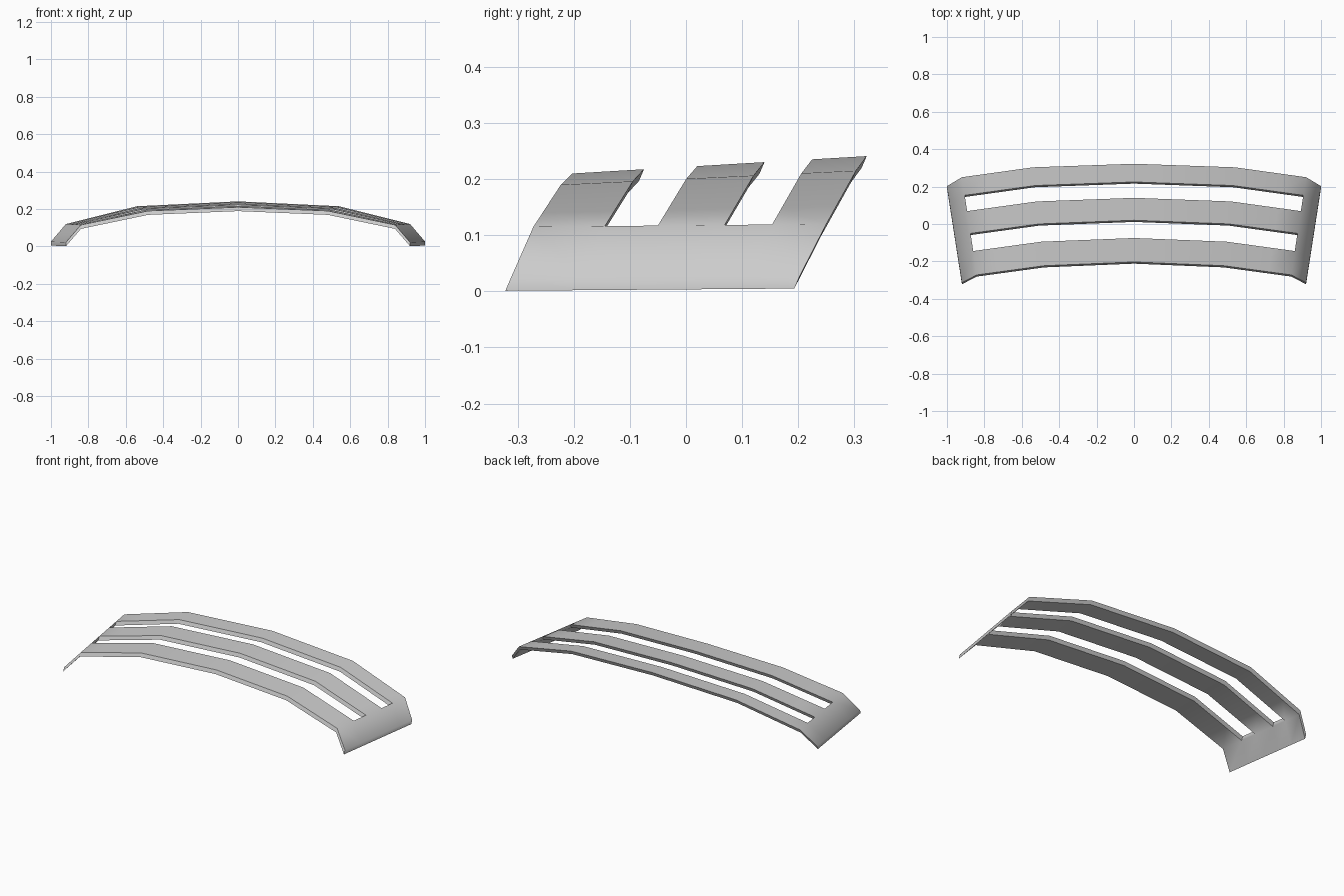
import bpy
import bmesh
from mathutils import Vector

if "Cube" in bpy.data.objects:
    bpy.data.objects.remove(bpy.data.objects["Cube"], do_unlink=True)

# Plain grey finish
grey = bpy.data.materials.new("plain_grey")
grey.use_nodes = True
colour = (0.6, 0.6, 0.6, 1)
grey.diffuse_color = colour
grey.node_tree.nodes["Principled BSDF"].inputs["Base Color"].default_value = colour

# Upper front and back edges, from the centre line out to the side tip
front = [Vector(p) for p in ((0, -0.203, 0.21), (0.48, -0.223, 0.19),
                             (0.84, -0.272, 0.115), (0.92, -0.313, 0.022))]
back = [Vector(p) for p in ((0, 0.322, 0.241), (0.54, 0.303, 0.215),
                            (0.92, 0.25, 0.12), (1.0, 0.202, 0.026))]
for edge in (front, back):
    edge.insert(2, edge[1].lerp(edge[2], 0.67))     # column where the slots end

# Depth of each row: panel edges and slot edges
rows = (0, 0.244, 0.425, 0.653, 0.815, 1)
slot_rows = (1, 3)
columns = range(-4, 5)

# Curved upper skin, leaving out the slots
bm = bmesh.new()
grid = []
for c in columns:
    line = []
    for v in rows:
        p = front[abs(c)].lerp(back[abs(c)], v)
        line.append(bm.verts.new((p.x if c > 0 else -p.x, p.y, p.z)))
    grid.append(line)
for i in range(len(grid) - 1):
    for j in range(len(rows) - 1):
        if j in slot_rows and 1 <= i + 0 <= len(grid) - 3:
            continue
        bm.faces.new((grid[i][j], grid[i + 1][j], grid[i + 1][j + 1], grid[i][j + 1]))

# Thickness, leaning slightly forward
skin = bm.faces[:]
result = bmesh.ops.extrude_face_region(bm, geom=skin, use_keep_orig=True)
lower = [g for g in result["geom"] if isinstance(g, bmesh.types.BMVert)]
bmesh.ops.translate(bm, verts=lower, vec=(0, -0.009, -0.021))
bmesh.ops.recalc_face_normals(bm, faces=bm.faces[:])

mesh = bpy.data.meshes.new("slatted_panel")
bm.to_mesh(mesh)
bm.free()
mesh.materials.append(grey)
panel = bpy.data.objects.new("slatted_panel", mesh)
bpy.context.collection.objects.link(panel)

# Smooth across the bends, sharp along the rims
bpy.ops.object.select_all(action="DESELECT")
panel.select_set(True)
bpy.context.view_layer.objects.active = panel
bpy.ops.object.shade_smooth_by_angle(angle=0.75)
